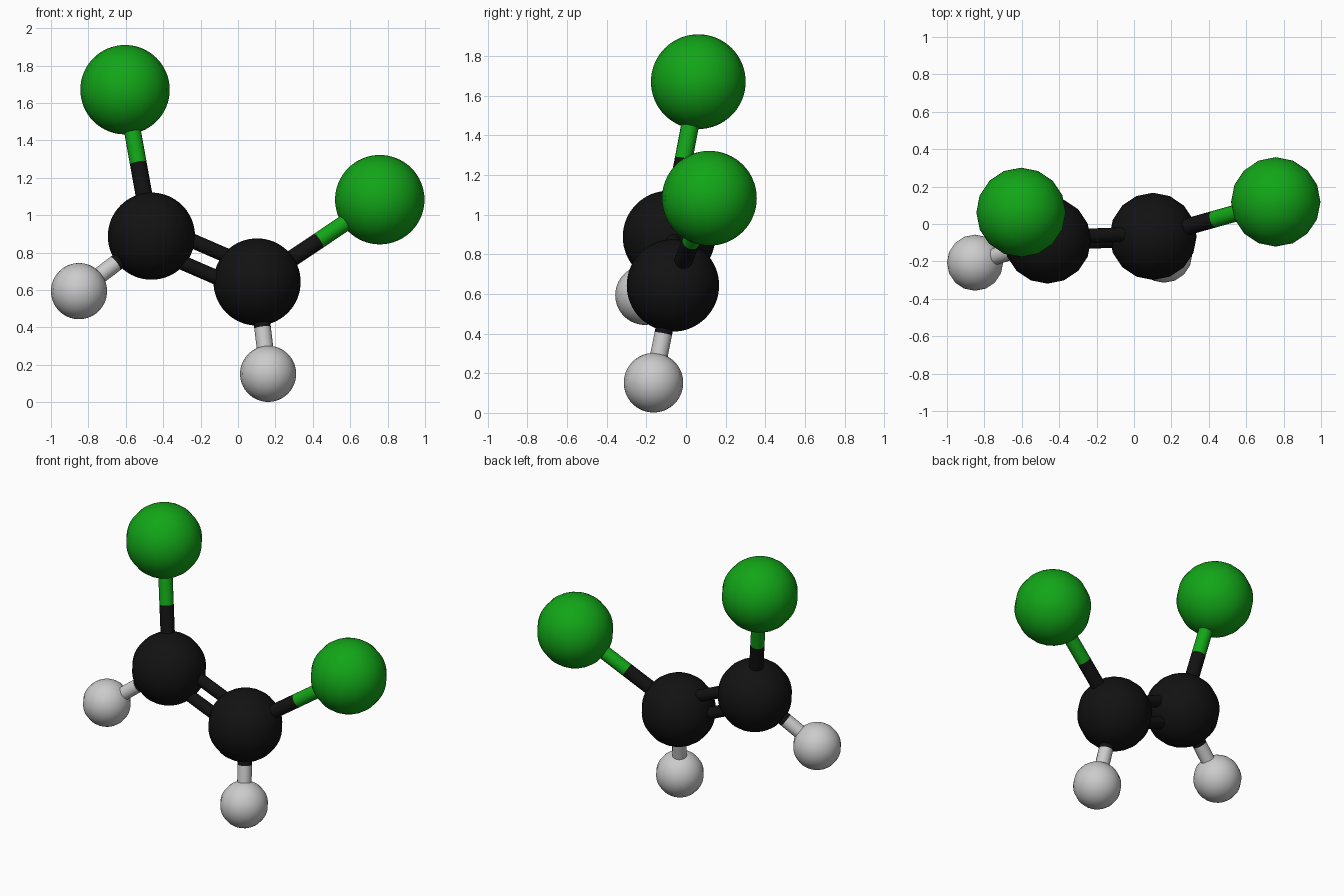
import bpy
from mathutils import Vector

if "Cube" in bpy.data.objects:
    bpy.data.objects.remove(bpy.data.objects["Cube"])


def material(name, rgb):
    m = bpy.data.materials.new(name)
    m.diffuse_color = (*rgb, 1)
    m.use_nodes = True
    m.node_tree.nodes["Principled BSDF"].inputs["Base Color"].default_value = m.diffuse_color
    return m


# element: (sphere radius, material)
ELEMENTS = {
    "carbon": (0.233, material("black", (0.006, 0.006, 0.006))),
    "chlorine": (0.239, material("green", (0.006, 0.38, 0.009))),
    "hydrogen": (0.150, material("light_grey", (0.75, 0.75, 0.75))),
}

# atom: (element, centre)
ATOMS = {
    "carbon_left": ("carbon", Vector((-0.463, -0.086, 0.888))),
    "carbon_right": ("carbon", Vector((0.102, -0.066, 0.643))),
    "chlorine_left": ("chlorine", Vector((-0.604, 0.062, 1.671))),
    "chlorine_right": ("chlorine", Vector((0.758, 0.118, 1.083))),
    "hydrogen_left": ("hydrogen", Vector((-0.850, -0.207, 0.594))),
    "hydrogen_right": ("hydrogen", Vector((0.161, -0.164, 0.152))),
}


def finish(name, mat):
    ob = bpy.context.object
    ob.name = name
    ob.data.materials.append(mat)
    bpy.ops.object.shade_smooth_by_angle(angle=0.8)


def rod(name, a, b, radius, mat):
    d = b - a
    bpy.ops.mesh.primitive_cylinder_add(
        vertices=16, radius=radius, depth=d.length, location=(a + b) / 2,
        rotation=d.to_track_quat("Z", "Y").to_euler())
    finish(name, mat)


def bond(name, first, second, radius, offset=Vector()):
    # each half takes the colour of its own atom
    (e1, p1), (e2, p2) = ATOMS[first], ATOMS[second]
    mid = (p1 + p2) / 2
    rod(f"{name}_{e1}_half", p1 + offset, mid + offset, radius, ELEMENTS[e1][1])
    rod(f"{name}_{e2}_half", mid + offset, p2 + offset, radius, ELEMENTS[e2][1])


# atoms
for name, (element, centre) in ATOMS.items():
    radius, mat = ELEMENTS[element]
    bpy.ops.mesh.primitive_uv_sphere_add(
        segments=16, ring_count=32, radius=radius, location=centre)
    finish(name, mat)

# single bonds
for side in ("left", "right"):
    for element in ("chlorine", "hydrogen"):
        bond(f"{element}_bond_{side}", f"carbon_{side}", f"{element}_{side}", 0.045)

# double bond, split within the plane of the molecule
c1, c2 = ATOMS["carbon_left"][1], ATOMS["carbon_right"][1]
axis = (c2 - c1).normalized()
to_cl = ATOMS["chlorine_left"][1] - c1
across = (to_cl - axis * to_cl.dot(axis)).normalized()
for name, sign in (("upper", 1), ("lower", -1)):
    bond(f"double_bond_{name}", "carbon_left", "carbon_right", 0.039, across * 0.066 * sign)
